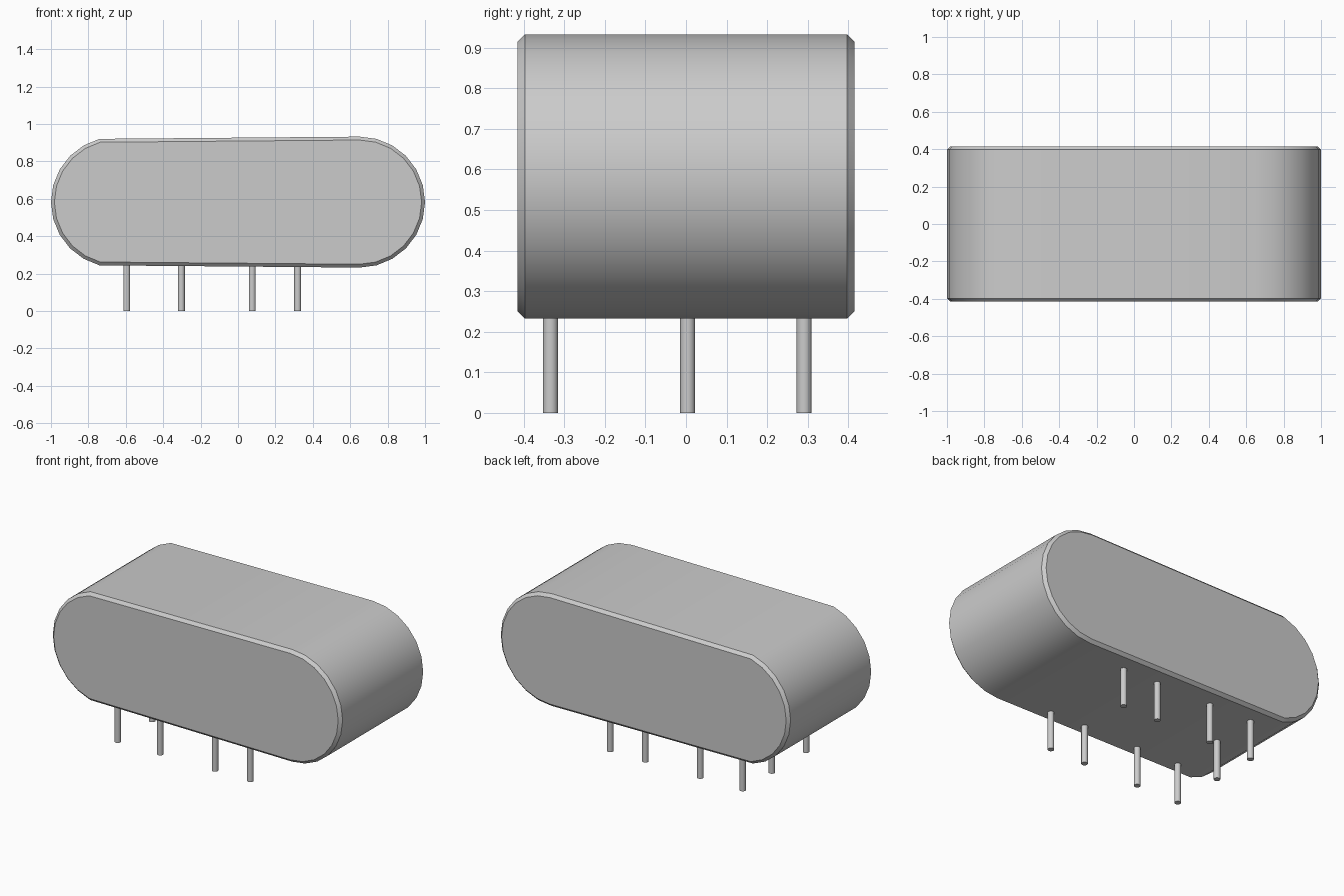
import bpy, bmesh
from math import radians, sin, cos

if "Cube" in bpy.data.objects:
    bpy.data.objects.remove(bpy.data.objects["Cube"])

R, CX, CZ, HALF_Y, CHAMFER = 0.35, 0.65, 0.5825, 0.415, 0.018


def finish(bm, name):
    bmesh.ops.recalc_face_normals(bm, faces=bm.faces)
    mesh = bpy.data.meshes.new(name)
    bm.to_mesh(mesh)
    bm.free()
    obj = bpy.data.objects.new(name, mesh)
    bpy.context.collection.objects.link(obj)
    bpy.ops.object.select_all(action='DESELECT')
    obj.select_set(True)
    bpy.context.view_layer.objects.active = obj
    bpy.ops.object.shade_smooth_by_angle(angle=radians(30))
    return obj


# Capsule-shaped case: rounded profile in XZ, extruded along Y
profile = [(CX + R * cos(radians(a)), CZ + R * sin(radians(a))) for a in range(-90, 91, 15)]
profile += [(-CX + R * cos(radians(a)), CZ + R * sin(radians(a))) for a in range(105, 256, 15)]
bm = bmesh.new()
cap = bm.faces.new([bm.verts.new((x, -HALF_Y, z)) for x, z in profile])
ext = bmesh.ops.extrude_face_region(bm, geom=[cap], use_keep_orig=True)
back = [v for v in ext['geom'] if isinstance(v, bmesh.types.BMVert)]
bmesh.ops.translate(bm, verts=back, vec=(0, 2 * HALF_Y, 0))
bmesh.ops.recalc_face_normals(bm, faces=bm.faces)

# Chamfer around the front and back rims
rims = [e for e in bm.edges if abs(e.verts[0].co.y - e.verts[1].co.y) < 1e-5]
bmesh.ops.bevel(bm, geom=rims, offset=CHAMFER, segments=1, affect='EDGES')
finish(bm, "case")

# Pins: two rows of four, plus a single one in the middle on the left
PIN_R, PIN_TOP = 0.0185, 0.255
spots = [(x, y) for y in (-0.334, 0.291) for x in (-0.595, -0.303, 0.076, 0.319)]
spots.append((-0.595, 0.004))
for i, (x, y) in enumerate(spots, 1):
    bm = bmesh.new()
    bmesh.ops.create_cone(bm, cap_ends=True, segments=24, radius1=PIN_R,
                          radius2=PIN_R, depth=PIN_TOP)
    bmesh.ops.translate(bm, verts=bm.verts, vec=(0, 0, PIN_TOP / 2))
    finish(bm, f"pin_{i}").location = (x, y, 0)
